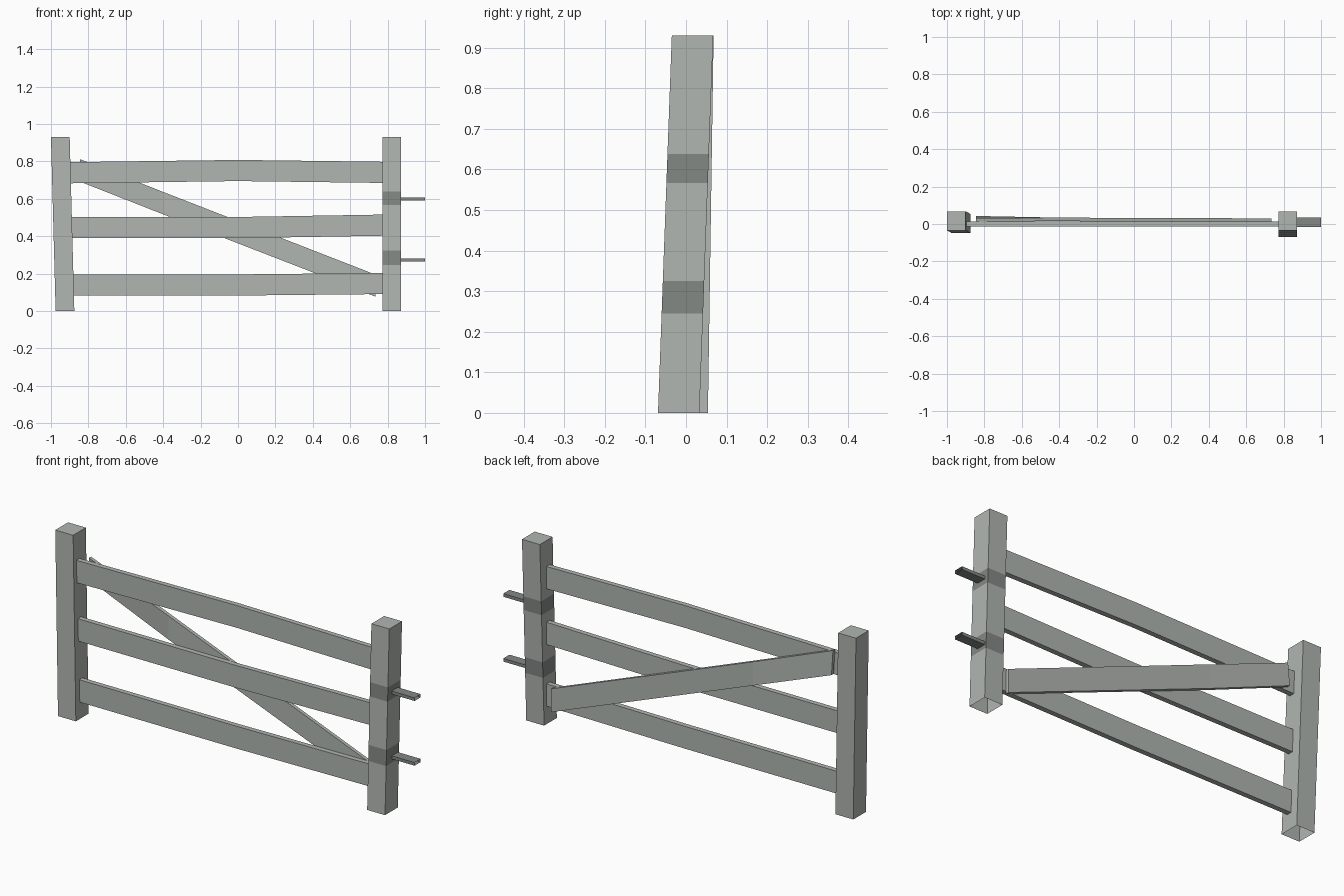
import bpy
import bmesh

old = bpy.data.objects.get("Cube")
if old:
    bpy.data.objects.remove(old, do_unlink=True)


def make_material(name, colour):
    mat = bpy.data.materials.new(name)
    mat.use_nodes = True
    rgba = (*colour, 1)
    mat.diffuse_color = rgba
    mat.node_tree.nodes["Principled BSDF"].inputs["Base Color"].default_value = rgba
    return mat


GREY = make_material("weathered_grey", (0.44, 0.47, 0.445))
DARK = make_material("dark_iron", (0.23, 0.25, 0.235))


def loft(name, rings, mats, dark_spans=(), cap_start=True, cap_end=True):
    """Skin a list of four-cornered rings into a beam."""
    bm = bmesh.new()
    loops = [[bm.verts.new(p) for p in ring] for ring in rings]
    for i, (a, b) in enumerate(zip(loops, loops[1:])):
        for k in range(4):
            n = (k + 1) % 4
            face = bm.faces.new((a[k], a[n], b[n], b[k]))
            face.material_index = int(i in dark_spans)
    if cap_start:
        bm.faces.new(loops[0][::-1])
    if cap_end:
        bm.faces.new(loops[-1])
    bmesh.ops.recalc_face_normals(bm, faces=bm.faces)
    mesh = bpy.data.meshes.new(name)
    bm.to_mesh(mesh)
    bm.free()
    for m in mats:
        mesh.materials.append(m)
    obj = bpy.data.objects.new(name, mesh)
    bpy.context.collection.objects.link(obj)
    return obj


HEIGHT = 0.93


def post(name, bottom, top, levels, dark_spans=()):
    """Leaning square post; bottom and top are the (x, y) centres."""
    rings = []
    for z in levels:
        t = z / HEIGHT
        x = bottom[0] + (top[0] - bottom[0]) * t
        y = bottom[1] + (top[1] - bottom[1]) * t
        rings.append([(x + sx * 0.05, y + sy * 0.051, z)
                      for sx, sy in ((-1, -1), (1, -1), (1, 1), (-1, 1))])
    loft(name, rings, [GREY, DARK], dark_spans, cap_start=False)


def board(name, stations, mats, cap_end=True):
    """Board along x; each station is x, front y, back y, low z, high z, twist."""
    rings = [[(x, y0 + tw, z0), (x, y1 + tw, z0), (x, y1 - tw, z1), (x, y0 - tw, z1)]
             for x, y0, y1, z0, z1, tw in stations]
    loft(name, rings, mats, cap_end=cap_end)


# Posts, the latch one with two iron bands
post("right_post", (-0.925, 0.003), (-0.95, 0.017), (0, HEIGHT))
post("left_post", (0.822, -0.018), (0.822, 0.016),
     (0, 0.245, 0.325, 0.567, 0.638, HEIGHT), (1, 3))

# Slightly bowed rails
for name, start, middle, end in (("bottom_rail", 0.083, 0.083, 0.091),
                                 ("middle_rail", 0.39, 0.39, 0.403),
                                 ("top_rail", 0.683, 0.695, 0.685)):
    board(name, [(x, -0.013, 0.013, z, z + 0.113, 0)
                 for x, z in ((-0.91, start), (0, middle), (0.785, end))], [GREY])

# Diagonal brace on the back, lightly twisted
board("diagonal_brace", [(-0.845, 0.02, 0.037, 0.692, 0.812, 0.006),
                         (-0.4, 0.015, 0.034, 0.517, 0.637, 0),
                         (0.735, 0.012, 0.03, 0.077, 0.195, 0)], [GREY])

# Latch bars, open at the outer end
for name, z in (("lower_latch", 0.264), ("upper_latch", 0.592)):
    board(name, [(x, -0.015, 0.034, z, z + 0.016, 0) for x in (0.85, 1.0)],
          [DARK], cap_end=False)
